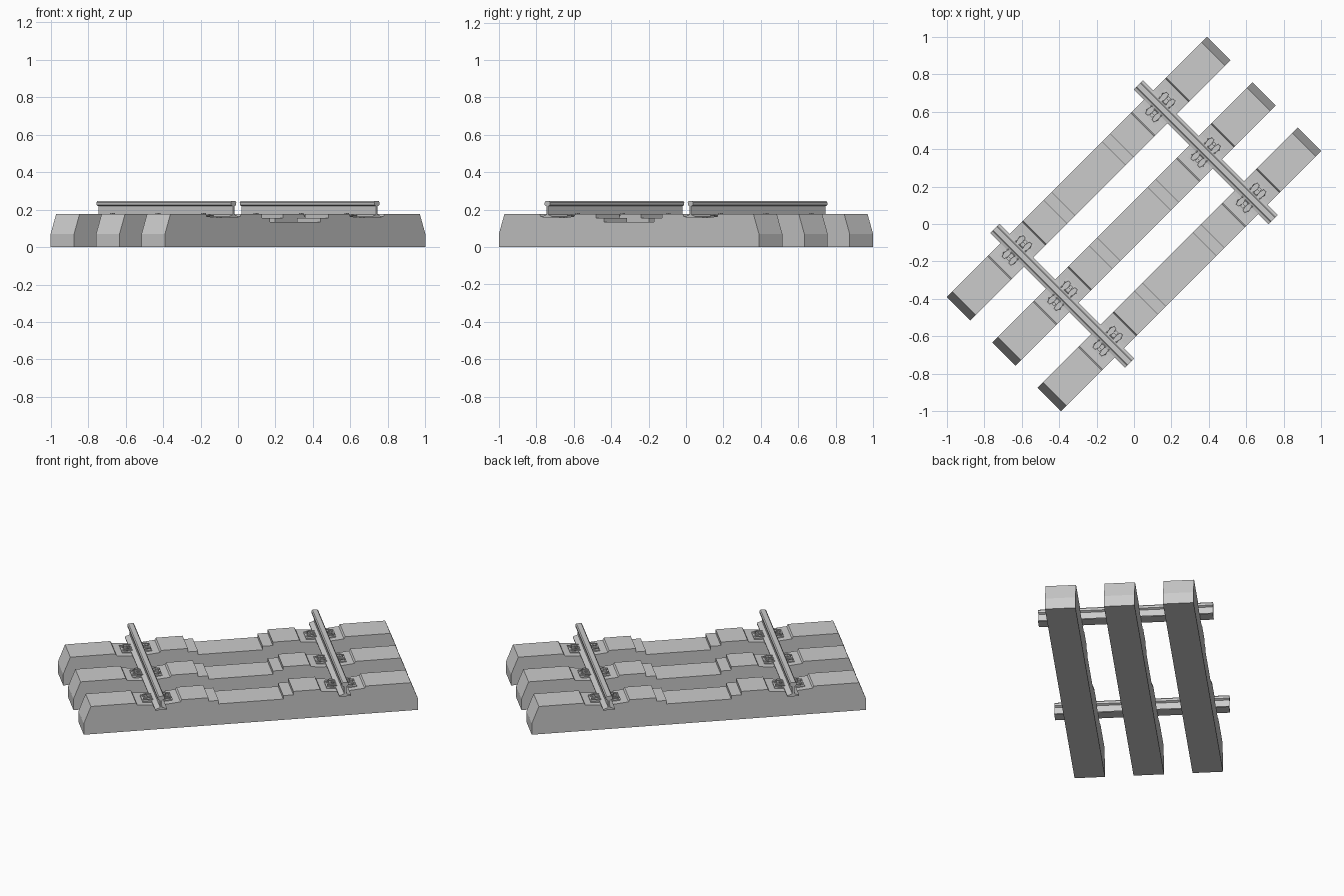
import bpy, bmesh, math
from mathutils import Matrix, Vector

if "Cube" in bpy.data.objects:
    bpy.data.objects.remove(bpy.data.objects["Cube"])

ROT = Matrix.Rotation(math.radians(45), 4, 'Z')  # track lies diagonally


def finish(bm, name):
    bmesh.ops.recalc_face_normals(bm, faces=bm.faces)
    bm.transform(ROT)
    me = bpy.data.meshes.new(name)
    bm.to_mesh(me)
    bm.free()
    ob = bpy.data.objects.new(name, me)
    bpy.context.collection.objects.link(ob)
    return ob


def extrude_y(name, profile, y, width):
    """Extrude an (x, z) outline along y, centred on y."""
    bm = bmesh.new()
    f = bm.faces.new([bm.verts.new((x, y - width / 2, z)) for x, z in profile])
    r = bmesh.ops.extrude_face_region(bm, geom=[f])
    vs = [e for e in r['geom'] if isinstance(e, bmesh.types.BMVert)]
    bmesh.ops.translate(bm, verts=vs, vec=(0, width, 0))
    return finish(bm, name)


def box(bm, c, s):
    bmesh.ops.create_cube(bm, size=1, matrix=Matrix.Translation(c) @ Matrix.Diagonal((*s, 1)))


def rod(bm, pts, r):
    """Square-section bent wire made of short struts."""
    for a, b in zip(pts, pts[1:]):
        a, b = Vector(a), Vector(b)
        d = b - a
        m = Matrix.Translation((a + b) / 2) @ d.to_track_quat('Z', 'Y').to_matrix().to_4x4()
        bmesh.ops.create_cone(bm, segments=6, radius1=r, radius2=r, depth=d.length + r,
                              cap_ends=True, matrix=m)


# sleeper outline: sloped ends, rail seats, stepped low middle
half = [(0.983, 0), (0.983, 0.07), (0.941, 0.177), (0.675, 0.177), (0.668, 0.164),
        (0.595, 0.157), (0.487, 0.157), (0.414, 0.164), (0.407, 0.177),
        (0.25, 0.177), (0.25, 0.155), (0.19, 0.155), (0.19, 0.133)]
sleeper = half + [(-x, z) for x, z in reversed(half)]
ROWS = (-0.343, 0, 0.343)
for v in ROWS:
    extrude_y("sleeper", sleeper, v, 0.177)

# rails: wide foot, thin web, chamfered head
rail_half = [(0.035, 0.157), (0.035, 0.163), (0.006, 0.174), (0.006, 0.218),
             (0.019, 0.224), (0.020, 0.238), (0.014, 0.245)]
RAIL_U = 0.541
for s in (-1, 1):
    prof = rail_half + [(-x, z) for x, z in reversed(rail_half)]
    extrude_y("rail", [(x + s * RAIL_U, z) for x, z in prof], 0, 1.016)

# fastenings on both sides of each rail: guide plate, spring clip, bolt
for v in ROWS:
    for s in (-1, 1):
        for side in (-1, 1):
            def P(d, w, z):
                return (s * RAIL_U + side * d, v + w, z)
            bm = bmesh.new()
            box(bm, P(0.062, 0, 0.160), (0.052, 0.10, 0.010))
            finish(bm, "guide_plate")
            bm = bmesh.new()
            rod(bm, [P(0.030, 0.012, 0.169), P(0.055, 0.010, 0.171), P(0.078, 0.016, 0.170),
                     P(0.080, 0.032, 0.169), P(0.060, 0.040, 0.172), P(0.028, 0.036, 0.169)], 0.004)
            rod(bm, [P(0.030, -0.012, 0.169), P(0.055, -0.010, 0.171), P(0.078, -0.016, 0.170),
                     P(0.080, -0.032, 0.169), P(0.060, -0.040, 0.172), P(0.028, -0.036, 0.169)], 0.004)
            rod(bm, [P(0.030, -0.012, 0.169), P(0.030, 0.012, 0.169)], 0.004)
            finish(bm, "spring_clip")
            bm = bmesh.new()
            box(bm, P(0.063, 0, 0.171), (0.018, 0.018, 0.022))
            finish(bm, "bolt")
